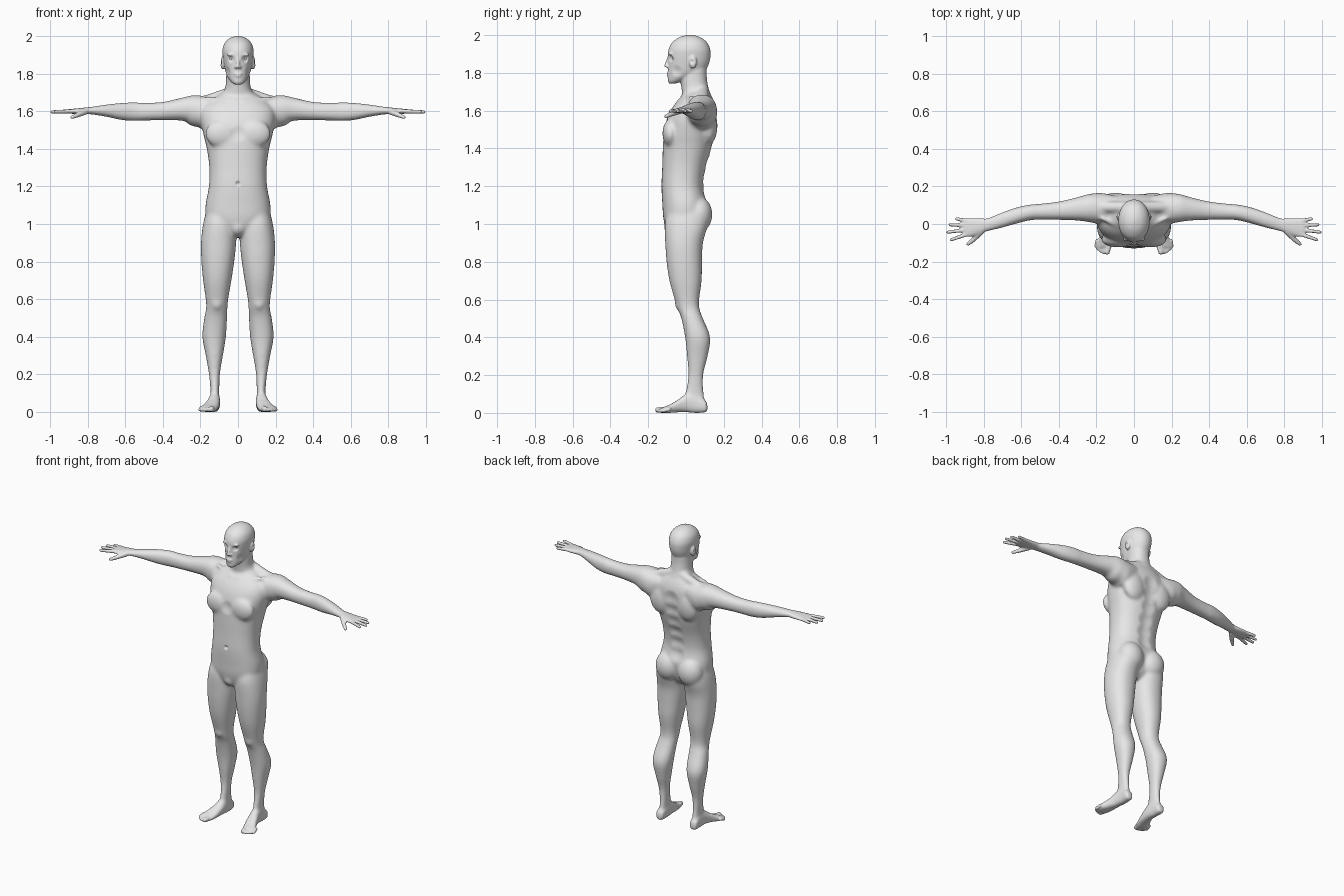
import bpy
import bmesh
import math
from mathutils import Vector, Matrix
from mathutils.kdtree import KDTree

cube = bpy.data.objects.get("Cube")
if cube:
    bpy.data.objects.remove(cube, do_unlink=True)

skin = bpy.data.materials.new("plain_grey")
skin.use_nodes = True
grey = (0.8, 0.8, 0.8, 1)
skin.diffuse_color = grey
skin.node_tree.nodes["Principled BSDF"].inputs["Base Color"].default_value = grey

X, Y, Z = range(3)
bm = bmesh.new()


def spline(rows, steps=5):
    """Smoothly resample section rows."""
    rows = [Vector(r) for r in rows]
    result = []
    for i in range(len(rows) - 1):
        a, b, c, d = (rows[min(max(i + k, 0), len(rows) - 1)] for k in (-1, 0, 1, 2))
        for s in range(steps):
            t = s / steps
            result.append(b + (c - a) * (t / 2) + (a * 2 - b * 5 + c * 4 - d) * (t * t / 2)
                          + (b * 3 - a - c * 3 + d) * (t ** 3 / 2))
    return result + [rows[-1]]


def loft(axis, rows, power=2.2, sides=36):
    """Rows hold the position on the axis, then min and max on the next two axes."""
    rings = []
    for t, a0, a1, b0, b1 in spline(rows):
        ring = []
        for k in range(sides):
            angle = math.tau * k / sides
            u, v = (math.copysign(abs(w) ** (2 / power), w)
                    for w in (math.cos(angle), math.sin(angle)))
            co = [0, 0, 0]
            co[axis] = t
            co[(axis + 1) % 3] = (a0 + a1 + (a1 - a0) * u) / 2
            co[(axis + 2) % 3] = (b0 + b1 + (b1 - b0) * v) / 2
            ring.append(bm.verts.new(co))
        rings.append(ring)
    for low, high in zip(rings, rings[1:]):
        for k in range(sides):
            n = (k + 1) % sides
            bm.faces.new((low[k], low[n], high[n], high[k]))
    bm.faces.new(rings[0])
    bm.faces.new(rings[-1])


def column(rows, power=2.2):
    """Upright centred loft: height, half width, front, back."""
    loft(Z, [(z, -w, w, front, back) for z, w, front, back in rows], power)


def ball(centre, radii):
    bmesh.ops.create_uvsphere(bm, u_segments=24, v_segments=16, radius=1,
                              matrix=Matrix.Translation(centre) @ Matrix.Diagonal((*radii, 1)))


def rod(start, end, r0, r1):
    """Tapered rod with round ends."""
    p, q = Vector(start), Vector(end)
    turn = (q - p).to_track_quat("Z", "Y").to_matrix().to_4x4()
    bmesh.ops.create_cone(bm, cap_ends=True, segments=16, radius1=r0, radius2=r1,
                          depth=(q - p).length, matrix=Matrix.Translation((p + q) / 2) @ turn)
    ball(p, (r0,) * 3)
    ball(q, (r1,) * 3)


# Left leg
loft(Z, [(1.08, .03, .165, -.09, .1), (1, .012, .186, -.112, .115),
         (.9, .01, .197, -.11, .09), (.8, .02, .195, -.103, .085),
         (.7, .035, .186, -.088, .083), (.6, .052, .172, -.06, .07),
         (.55, .056, .17, -.045, .072), (.5, .058, .18, -.025, .09),
         (.4, .064, .19, -.005, .128), (.3, .08, .172, .005, .115),
         (.2, .096, .155, .012, .092), (.1, .1, .146, -.005, .095),
         (.04, .103, .15, -.02, .108)])
ball((.112, -.043, .585), (.03, .017, .04))

# Left foot and toes
loft(Y, [(.113, .015, .04, .112, .14), (.1, .003, .07, .1, .152),
         (.05, 0, .1, .097, .152), (0, .004, .1, .095, .158),
         (-.05, .003, .065, .1, .175), (-.09, 0, .042, .108, .195),
         (-.12, 0, .03, .117, .2), (-.13, .005, .022, .125, .195)], 2.5)
rod((.133, -.1, .016), (.143, -.149, .015), .017, .015)
for x, y in ((.163, -.15), (.178, -.143), (.19, -.132), (.201, -.118)):
    rod((x - .005, -.09, .02), (x, y, .011), .011, .01)

# Left arm and palm
loft(X, [(.1, .02, .15, 1.56, 1.67), (.17, 0, .165, 1.5, 1.68),
         (.24, .01, .16, 1.535, 1.685), (.3, .018, .143, 1.55, 1.672),
         (.4, .022, .12, 1.552, 1.65), (.5, .022, .108, 1.55, 1.645),
         (.55, .02, .104, 1.548, 1.648), (.62, .003, .09, 1.553, 1.645),
         (.7, -.02, .063, 1.57, 1.636), (.78, -.04, .032, 1.583, 1.624),
         (.82, -.052, .03, 1.584, 1.619), (.87, -.068, .032, 1.586, 1.614),
         (.905, -.066, .028, 1.588, 1.611)])

# Left fingers and thumb
for base, x, y in ((-.055, .973, -.084), (-.031, .991, -.043),
                   (-.007, .98, -.004), (.018, .945, .027)):
    rod((.89, base, 1.6), (x, y, 1.597), .0115, .009)
rod((.815, -.04, 1.597), (.855, -.084, 1.58), .017, .013)
rod((.855, -.084, 1.58), (.883, -.107, 1.568), .013, .01)

# Left muscle masses: chest, seat, shoulder, shoulder blade, neck slope, collarbone
ball((.085, -.083, 1.48), (.09, .042, .075))
ball((.083, .068, 1.05), (.085, .072, .095))
ball((.22, .085, 1.6), (.08, .078, .083))
ball((.1, .12, 1.52), (.08, .047, .1))
rod((.03, .09, 1.705), (.18, .09, 1.65), .03, .032)
rod((.02, -.037, 1.655), (.17, .03, 1.668), .011, .012)

# Left side of the face: ear, brow, nostril
ball((.081, .037, 1.857), (.013, .02, .034))
ball((.034, -.081, 1.901), (.027, .012, .007))
ball((.011, -.1, 1.834), (.008, .01, .007))

# Mirror all limbs and side masses
copy = bmesh.ops.duplicate(bm, geom=bm.verts[:] + bm.edges[:] + bm.faces[:])
for item in copy["geom"]:
    if isinstance(item, bmesh.types.BMVert):
        item.co.x *= -1

# Torso, groin and neck
column([(.93, .03, -.08, .04), (.97, .1, -.105, .08), (1.03, .165, -.12, .1),
        (1.1, .173, -.125, .112), (1.2, .155, -.13, .095), (1.3, .153, -.126, .108),
        (1.4, .166, -.123, .138), (1.48, .185, -.118, .153), (1.56, .2, -.1, .162),
        (1.62, .19, -.07, .158), (1.67, .13, -.03, .14), (1.7, .08, -.01, .12)], 2.3)
ball((0, -.083, .985), (.04, .034, .045))
column([(1.6, .12, -.02, .15), (1.65, .11, -.015, .145), (1.69, .083, -.02, .13),
        (1.73, .067, -.026, .117), (1.78, .063, -.03, .11), (1.85, .06, -.02, .11)])

# Head, nose and lips
column([(1.743, .018, -.088, -.055), (1.755, .035, -.095, -.02), (1.78, .054, -.096, .05),
        (1.81, .066, -.095, .1), (1.85, .075, -.094, .122), (1.89, .081, -.096, .13),
        (1.925, .083, -.092, .128), (1.96, .073, -.074, .112), (1.985, .05, -.043, .083),
        (1.996, .027, -.015, .055), (2.001, .008, .01, .03)], 2.1)
rod((0, -.093, 1.878), (0, -.106, 1.839), .007, .01)
ball((0, -.091, 1.798), (.023, .012, .005))
ball((0, -.09, 1.787), (.02, .012, .006))

# Fuse the parts into one skin
bmesh.ops.recalc_face_normals(bm, faces=bm.faces)
rough = bpy.data.meshes.new("rough_body")
bm.to_mesh(rough)
bm.free()
body = bpy.data.objects.new("body", rough)
bpy.context.collection.objects.link(body)
fuse = body.modifiers.new("fuse", "REMESH")
fuse.mode = "VOXEL"
fuse.voxel_size = .0055
graph = bpy.context.evaluated_depsgraph_get()
mesh = bpy.data.meshes.new_from_object(body.evaluated_get(graph))
body.modifiers.clear()
body.data = mesh
bpy.data.meshes.remove(rough)

# Blend the joints, sparing the face, hands and feet
bm = bmesh.new()
bm.from_mesh(mesh)
broad = [v for v in bm.verts if abs(v.co.x) < .8 and .06 < v.co.z < 1.74]
for verts, rounds in ((broad, 20), (bm.verts[:], 2)):
    for _ in range(rounds):
        bmesh.ops.smooth_vert(bm, verts=verts, factor=.5, use_axis_x=True,
                              use_axis_y=True, use_axis_z=True)

# Sculpted dents: eye sockets, ears, cheeks, navel, breastbone, spine
bm.verts.ensure_lookup_table()
tree = KDTree(len(bm.verts))
for v in bm.verts:
    tree.insert(v.co, v.index)
tree.balance()


def dent(centre, radius, push):
    for side in ((1, -1) if centre[0] else (1,)):
        flip = Vector((side, 1, 1))
        for _, index, gap in tree.find_range(Vector(centre) * flip, radius):
            bm.verts[index].co += Vector(push) * flip * (1 - (gap / radius) ** 2) ** 2


dent((.034, -.08, 1.878), .025, (0, .014, 0))
dent((.094, .033, 1.86), .016, (-.008, 0, 0))
dent((.058, -.05, 1.81), .035, (-.006, .002, 0))
dent((0, -.13, 1.215), .016, (0, .013, 0))
dent((0, -.118, 1.48), .05, (0, .008, 0))
for z, y in ((1.16, .1), (1.24, .097), (1.32, .113), (1.4, .138), (1.48, .153), (1.56, .16)):
    dent((0, y, z), .06, (0, -.011, 0))
bm.to_mesh(mesh)
bm.free()

# Eyes
parts = [body]
for side, label in ((1, "left_eye"), (-1, "right_eye")):
    bm = bmesh.new()
    ball((side * .034, -.058, 1.878), (.016, .015, .012))
    data = bpy.data.meshes.new(label)
    bm.to_mesh(data)
    bm.free()
    eye = bpy.data.objects.new(label, data)
    bpy.context.collection.objects.link(eye)
    parts.append(eye)

for part in parts:
    part.data.materials.clear()
    part.data.materials.append(skin)
    part.data.shade_smooth()
